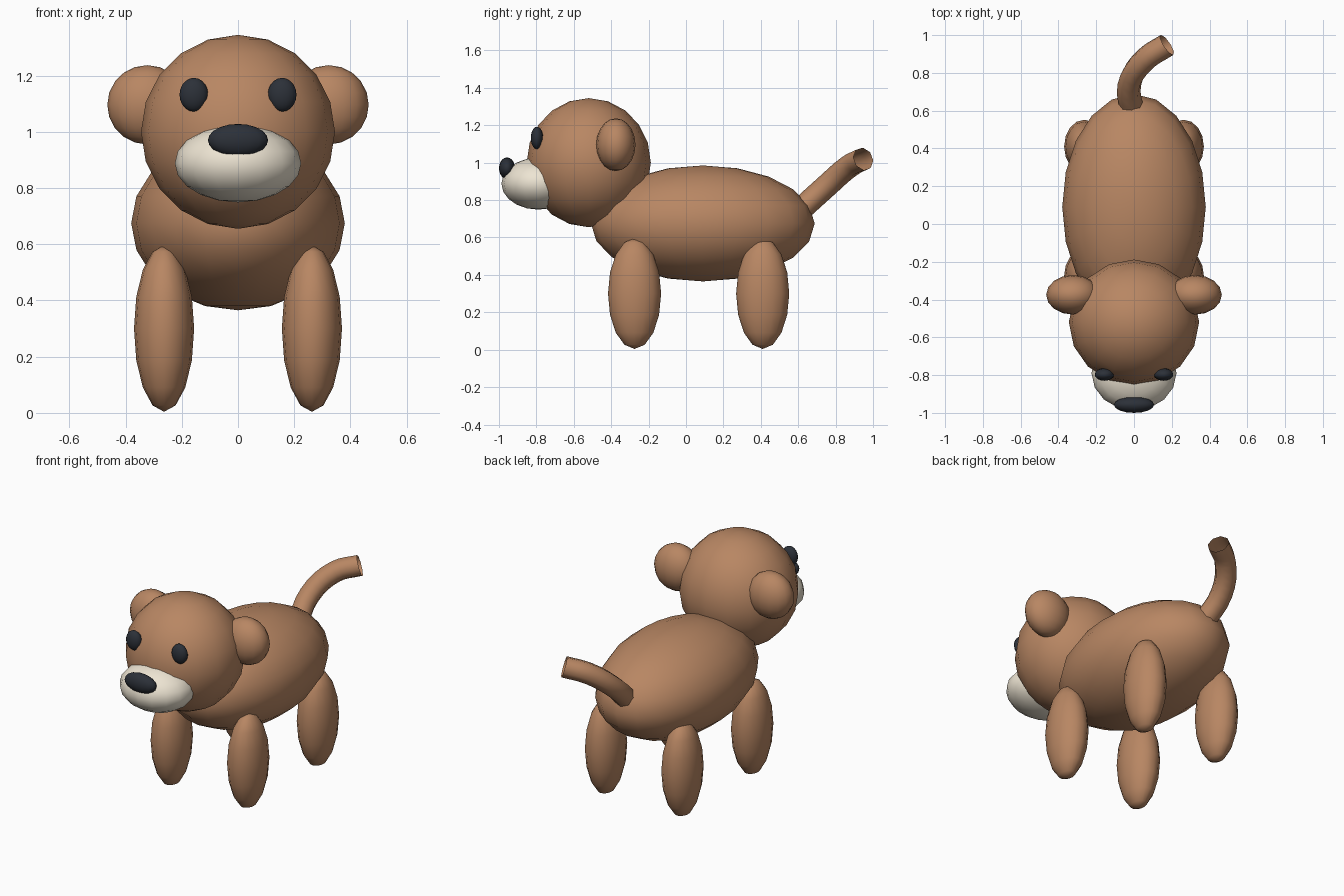
import bpy

if "Cube" in bpy.data.objects:
    bpy.data.objects.remove(bpy.data.objects["Cube"])


def material(name, rgb):
    m = bpy.data.materials.new(name)
    m.diffuse_color = (*rgb, 1)
    m.use_nodes = True
    m.node_tree.nodes["Principled BSDF"].inputs["Base Color"].default_value = m.diffuse_color
    return m


BROWN = material("brown", (0.48, 0.24, 0.125))
CREAM = material("cream", (0.85, 0.78, 0.65))
DARK = material("dark", (0.025, 0.03, 0.04))


def ellipsoid(name, centre, radii, mat, segments=16, rings=10):
    bpy.ops.mesh.primitive_uv_sphere_add(segments=segments, ring_count=rings,
                                         radius=1, location=centre)
    ob = bpy.context.object
    ob.name = name
    ob.scale = radii
    bpy.ops.object.transform_apply(location=False, rotation=False, scale=True)
    bpy.ops.object.shade_smooth()
    ob.data.materials.append(mat)
    return ob


# body, head, muzzle and nose
ellipsoid("body", (0, 0.09, 0.675), (0.38, 0.598, 0.31), BROWN, 20)
ellipsoid("head", (0, -0.52, 1.0), (0.345, 0.332, 0.345), BROWN, 16)
ellipsoid("muzzle", (0, -0.79, 0.888), (0.225, 0.197, 0.139), CREAM)
ellipsoid("nose", (0, -0.957, 0.97), (0.107, 0.043, 0.058), DARK)

# paired parts
for side, s in (("left", 1), ("right", -1)):
    ellipsoid(side + "_ear", (s * 0.323, -0.375, 1.096), (0.142, 0.105, 0.141), BROWN)
    ellipsoid(side + "_eye", (s * 0.157, -0.797, 1.132), (0.051, 0.033, 0.06), DARK)
    ellipsoid(side + "_front_leg", (s * 0.263, -0.275, 0.3), (0.107, 0.142, 0.296), BROWN, 16, 8)
    ellipsoid(side + "_back_leg", (s * 0.263, 0.41, 0.3), (0.107, 0.142, 0.296), BROWN, 16, 8)

# tail: open tube along a curve
curve = bpy.data.curves.new("tail", 'CURVE')
curve.dimensions = '3D'
curve.bevel_depth = 0.063
curve.bevel_resolution = 2
curve.resolution_u = 4
path = [(-0.005, 0.58, 0.72), (-0.024, 0.74, 0.865), (0.06, 0.872, 0.98), (0.175, 0.948, 1.02)]
spline = curve.splines.new('BEZIER')
spline.bezier_points.add(len(path) - 1)
for point, co in zip(spline.bezier_points, path):
    point.co = co
    point.handle_left_type = point.handle_right_type = 'AUTO'
tail = bpy.data.objects.new("tail", curve)
tail.data.materials.append(BROWN)
bpy.context.collection.objects.link(tail)
